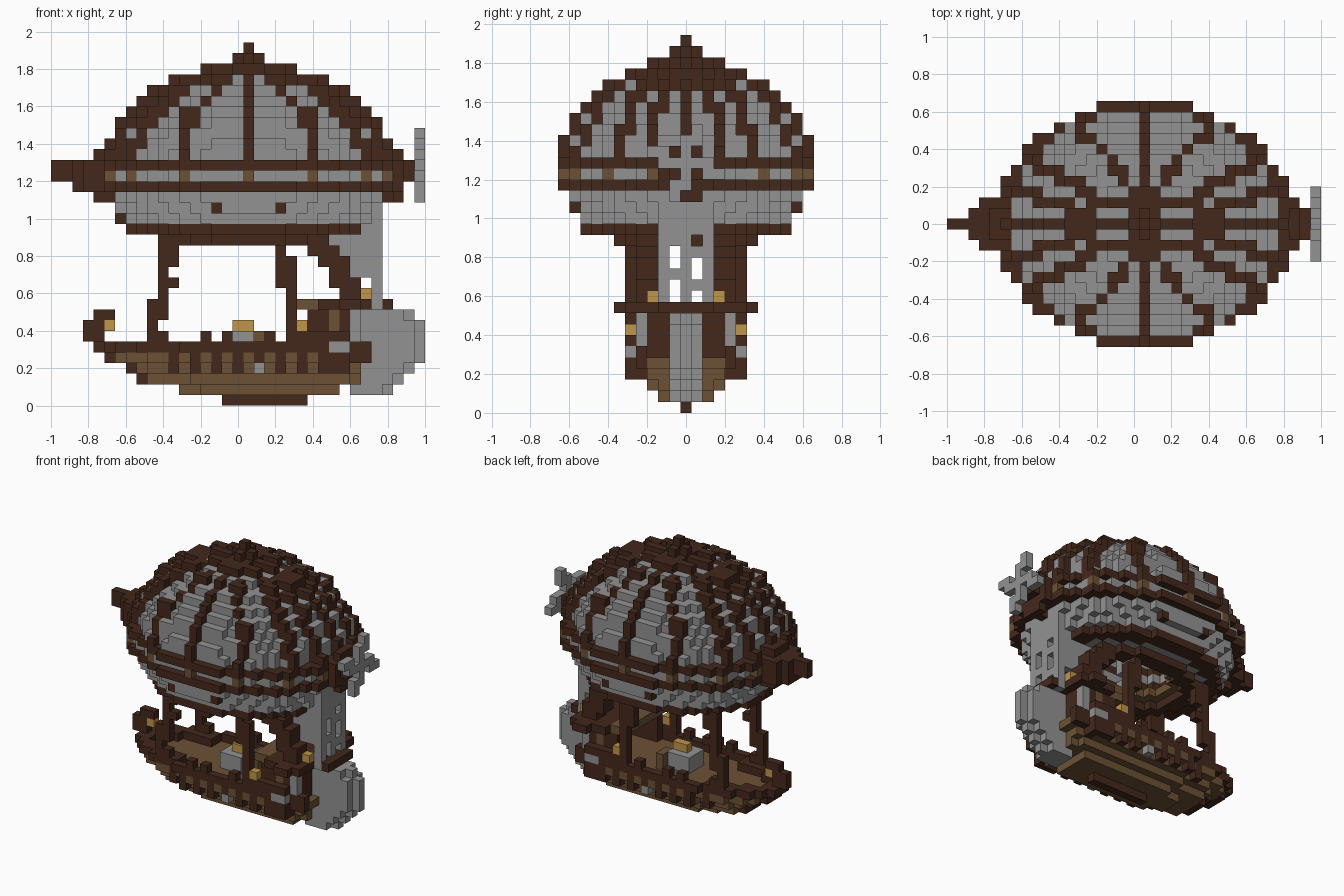
import bpy
import bmesh
from math import sqrt
from mathutils import Vector

if "Cube" in bpy.data.objects:
    bpy.data.objects.remove(bpy.data.objects["Cube"])

V = 2 / 35          # block size
MID = 18            # lengthwise block index of the balloon centre
RIM = 21            # height index of the balloon's widest level


def material(name, color):
    m = bpy.data.materials.new(name)
    m.use_nodes = True
    m.diffuse_color = color
    bsdf = next(n for n in m.node_tree.nodes if n.type == 'BSDF_PRINCIPLED')
    bsdf.inputs["Base Color"].default_value = color
    bsdf.inputs["Roughness"].default_value = 0.9
    return m


DARK = material("dark wood", (0.056, 0.021, 0.012, 1))
WOOD = material("brown wood", (0.15, 0.083, 0.036, 1))
GRAY = material("gray cloth", (0.29, 0.29, 0.29, 1))
GOLD = material("gold lamp", (0.53, 0.3, 0.068, 1))

grid = {}           # block position -> (part name, material)


def put(part, mat, i, j, k):
    grid[(i, j, k)] = (part, mat)


def box(part, mat, xs, ys, zs):
    for i in range(xs[0], xs[1] + 1):
        for j in range(ys[0], ys[1] + 1):
            for k in range(zs[0], zs[1] + 1):
                put(part, mat, i, j, k)


def pair(part, mat, xs, ys, zs):
    """The same box on both sides."""
    box(part, mat, xs, ys, zs)
    box(part, mat, xs, (-ys[1], -ys[0]), zs)


def inside(x, y, z, a, b, up=1, down=1):
    c = up if z > 0 else down
    return (x / a) ** 2 + (y / b) ** 2 + (z / c) ** 2 <= 1


# Columns under the ribs, traced from the crown to the rim
RIBS = (((0, 0), (14, 0)), ((0, 0), (0, 11)),
        ((1, 3), (2, 4), (3, 6), (5, 8), (6, 9), (6, 10)),
        ((2, 2), (4, 2), (7, 4), (9, 5), (11, 6), (11, 7)),
        ((5, 1), (6, 1), (8, 2), (11, 3), (13, 3)))
rib_columns = set()
for path in RIBS:
    for a, b in zip(path, path[1:]):
        for t in range(31):
            p = Vector(a).lerp(Vector(b), t / 30)
            x, y = round(p.x), round(p.y)
            rib_columns |= {(sx * x, sy * y) for sx in (-1, 1) for sy in (-1, 1)}

# Hollow balloon: cloth, ribs, struts and bands
for x in range(-14, 15):
    for y in range(-11, 12):
        plan = inside(x, y, 0, 13.9, 11.55)
        for z in range(-4, 11):
            k = z + RIM
            shell = inside(x, y, z, 13.95, 11.6, 10.5, 8.1)
            rib = (x, y) in rib_columns
            if shell and z > 1 and rib and not inside(x, y, z, 12.7, 10.5, 9.3):
                put("balloon_ribs", DARK, x + MID, y, k)
            elif inside(x, y, z, 13.2, 10.95, 9.75, 8.6):
                if not inside(x, y, z, 11.6, 9.4, 8.2, 8):
                    put("balloon_cloth", GRAY, x + MID, y, k)
            elif shell and z < -1 and (x in (-3, 3) or y == 0):
                put("balloon_struts", DARK, x + MID, y, k)
            elif z == 0 and plan and rib:
                put("band_blocks", WOOD, x + MID, y, k)
        if plan and not inside(x, y, 0, 11.6, 9.4):
            for k in (RIM - 1, RIM + 1):
                put("balloon_bands", DARK, x + MID, y, k)
        # underside: outer ring, cloth floor, brown lip, inner ring
        opening = inside(x, y, 0, 6.9, 4.6)
        if inside(x, y, 0, 11.3, 9.5) and not inside(x, y, 0, 5.8, 3.6):
            if opening:
                put("opening_lip", WOOD, x + MID, y, RIM - 5)
            elif inside(x, y, 0, 9.6, 7.6):
                put("balloon_floor", GRAY, x + MID, y, RIM - 5)
            else:
                put("lower_ring", DARK, x + MID, y, RIM - 5)
        if inside(x, y, 0, 8.4, 6.5) and not opening:
            put("inner_ring", DARK, x + MID, y, RIM - 6)

# Crown and finial
box("crown", DARK, (17, 19), (-3, 3), (31, 31))
box("crown", DARK, (14, 22), (0, 0), (31, 31))
box("finial", DARK, (17, 19), (0, 0), (32, 32))
box("finial", DARK, (18, 18), (-1, 1), (32, 32))
box("finial", DARK, (18, 18), (0, 0), (33, 33))

# Nose spike and tail hub
box("nose_spike", DARK, (0, 4), (0, 0), (21, 22))
box("nose_spike", DARK, (2, 4), (-1, 1), (20, 22))
box("nose_spike", DARK, (3, 4), (-2, 2), (20, 22))
box("nose_spike", DARK, (4, 5), (-1, 1), (19, 23))
box("tail_hub", DARK, (32, 32), (-2, 2), (20, 22))
box("tail_hub", DARK, (32, 32), (-1, 1), (19, 23))
box("tail_hub", DARK, (33, 33), (-1, 1), (21, 22))

# Propeller with bent tips
for r in range(-2, 3):
    put("propeller", GRAY, 34, r, 22)
    put("propeller", GRAY, 34, 0, 22 + r)
for s in (-1, 1):
    for r in (2, 3):
        put("propeller", GRAY, 34, s, 22 + s * r)
        put("propeller", GRAY, 34, s * r, 22 - s)

# Hull: level, first and last block, half width
HULL = ((1, 12, 26, 2), (2, 8, 28, 3), (3, 7, 28, 4), (4, 5, 29, 5), (5, 4, 29, 5))
box("keel", DARK, (16, 23), (0, 0), (0, 0))
for k, first, last, width in HULL:
    for i in range(first, last + 1):
        bow = max(0, (MID - i) / (MID - first + 0.6))
        stern = max(0, (i - 22) / (last - 21)) * 0.75
        w = round(width * sqrt(1 - max(bow, stern) ** 2))
        for j in range(-w, w + 1):
            edge = abs(j) == w or i == first
            if k < 5:
                end = k > 1 and (i == first or (k == 4 and i > 27 and edge))
                put("hull", DARK if end else WOOD, i, j, k)
            elif edge or (i < 12 and abs(j) >= w - 1):
                put("gunwale", DARK, i, j, k)
        # hanging posts and rail stubs along the sides
        if k == 4 and 9 < i < 28 and i % 2:
            pair("side_posts", DARK, (i, i), (w, w), (3, 4))
        if k == 5 and i in (9, 10, 14, 16, 20, 22, 23, 24):
            pair("rail_stubs", DARK, (i, i), (w, w), (6, 6))
pair("portholes", GRAY, (19, 19), (5, 5), (3, 3))

# Curled bow with lamp
box("bow_curl", DARK, (3, 4), (0, 0), (6, 7))
box("bow_curl", DARK, (4, 5), (0, 0), (8, 8))
box("bow_curl", DARK, (4, 5), (-1, 1), (5, 5))
put("bow_lamp", GOLD, 5, 0, 7)

# Deck chest, crate and lamps
box("deck_chest", GRAY, (16, 18), (-1, 1), (5, 6))
box("deck_lamp", GOLD, (17, 18), (0, 0), (7, 7))
box("deck_crate", WOOD, (19, 19), (1, 2), (5, 6))
pair("side_lamps", GOLD, (23, 23), (5, 5), (7, 7))

# Stern cabin: walls, windows, roof
pair("cabin_walls", DARK, (24, 28), (4, 4), (5, 8))
pair("cabin_corners", DARK, (25, 27), (5, 5), (3, 6))
pair("cabin_trim", WOOD, (26, 26), (4, 4), (7, 8))
pair("cabin_windows", GRAY, (26, 27), (5, 5), (5, 5))
box("cabin_back", DARK, (28, 28), (-3, 3), (4, 8))
pair("back_windows", GRAY, (28, 28), (4, 4), (6, 8))
box("cabin_roof", DARK, (25, 29), (-5, 5), (9, 9))
box("cabin_roof", DARK, (27, 28), (-6, 6), (9, 9))
box("cabin_roof", DARK, (30, 31), (-2, 2), (9, 9))
box("roof_edge", WOOD, (23, 24), (-4, 4), (9, 9))
pair("roof_lamps", GOLD, (29, 29), (3, 3), (10, 10))

# Posts carrying the balloon
pair("front_posts", DARK, (9, 9), (4, 4), (6, 9))
pair("front_posts", DARK, (10, 10), (4, 4), (8, 15))
pair("front_posts", DARK, (11, 11), (4, 4), (11, 11))
pair("front_posts", DARK, (11, 11), (4, 4), (13, 15))
pair("middle_posts", DARK, (22, 22), (5, 5), (6, 13))
pair("middle_posts", DARK, (21, 21), (5, 5), (11, 15))
for k, span in enumerate(((27, 28), (26, 28), (26, 27), (25, 27), (24, 26), (24, 25)), 10):
    pair("rear_braces", DARK, span, (3, 4), (k, k))

# Gray lattice tower under the tail, with stepped side brackets
box("tail_tower", GRAY, (30, 30), (0, 0), (9, 18))
pair("tail_tower", GRAY, (30, 30), (2, 2), (9, 18))
for k, first in ((15, 26), (14, 27), (13, 28), (12, 28)):
    pair("tail_brackets", GRAY, (first, 29), (2, 2), (k, k))
box("tail_brackets", GRAY, (28, 30), (-2, 2), (16, 17))
for j, levels in ((-1, (12, 15)), (1, (11, 14))):
    for k in levels:
        put("tail_tower", GRAY, 30, j, k)

# Rudder: first and last block for each level from the bottom
for k, (first, last) in enumerate(((28, 31), (28, 32), (29, 33), (30, 34), (29, 34),
                                   (29, 34), (29, 34), (28, 33)), 1):
    box("rudder", GRAY, (first, last), (0, 0), (k, k))
    box("rudder", GRAY, (first, last - 1), (-1, 1), (k, k))

# Build one mesh per part, keeping only exposed block faces
parts = {}
for cell, (part, mat) in grid.items():
    parts.setdefault(part, []).append((Vector(cell), mat))

for part, cells in parts.items():
    bm = bmesh.new()
    mats = []
    corners = {}

    def corner(p):
        key = tuple(round(c * 2) for c in p)
        if key not in corners:
            corners[key] = bm.verts.new(((p.x + 0.5) * V - 1, p.y * V, (p.z + 0.5) * V))
        return corners[key]

    for cell, mat in cells:
        if mat not in mats:
            mats.append(mat)
        for axis in range(3):
            for s in (-1, 1):
                n, u, w = Vector((0, 0, 0)), Vector((0, 0, 0)), Vector((0, 0, 0))
                n[axis], u[(axis + 1) % 3], w[(axis + 2) % 3] = s, s, 1
                if tuple(int(c) for c in cell + n) in grid:
                    continue
                quad = [cell + (n + a * u + b * w) / 2 for a, b in ((-1, -1), (1, -1), (1, 1), (-1, 1))]
                face = bm.faces.new([corner(p) for p in quad])
                face.material_index = mats.index(mat)
    mesh = bpy.data.meshes.new(part)
    bm.to_mesh(mesh)
    bm.free()
    for m in mats:
        mesh.materials.append(m)
    bpy.context.collection.objects.link(bpy.data.objects.new(part, mesh))
